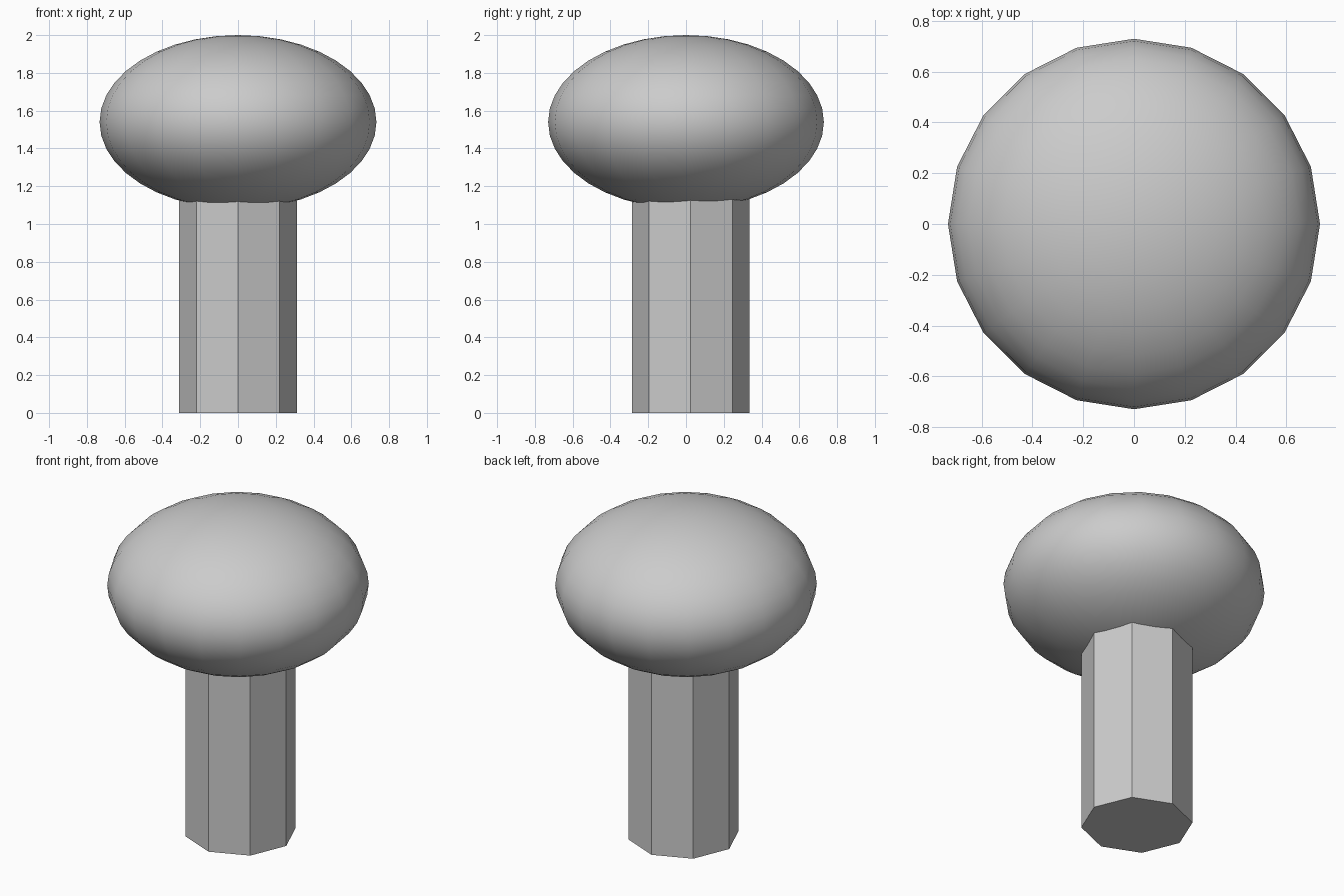
import bpy

cube = bpy.data.objects.get("Cube")
if cube:
    bpy.data.objects.remove(cube, do_unlink=True)

# One plain grey for the whole model
grey = bpy.data.materials.new("light_grey")
grey.use_nodes = True
colour = (0.6, 0.6, 0.6, 1)
grey.diffuse_color = colour
grey.node_tree.nodes["Principled BSDF"].inputs["Base Color"].default_value = colour


def finish(name):
    obj = bpy.context.object
    obj.name = name
    obj.data.materials.append(grey)
    return obj


# Octagonal stem, flat shaded, reaching into the cap
BASE, TOP = 0.0, 1.25
bpy.ops.mesh.primitive_cylinder_add(
    vertices=8, radius=0.312, depth=TOP - BASE,
    location=(0, 0.025, (BASE + TOP) / 2))
finish("stem")

# Flattened smooth cap
bpy.ops.mesh.primitive_uv_sphere_add(
    segments=20, ring_count=20, radius=1, location=(0, 0, 1.54))
cap = finish("cap")
cap.scale = (0.733, 0.73, 0.46)
bpy.ops.object.transform_apply(location=False, rotation=False, scale=True)
bpy.ops.object.shade_smooth()
